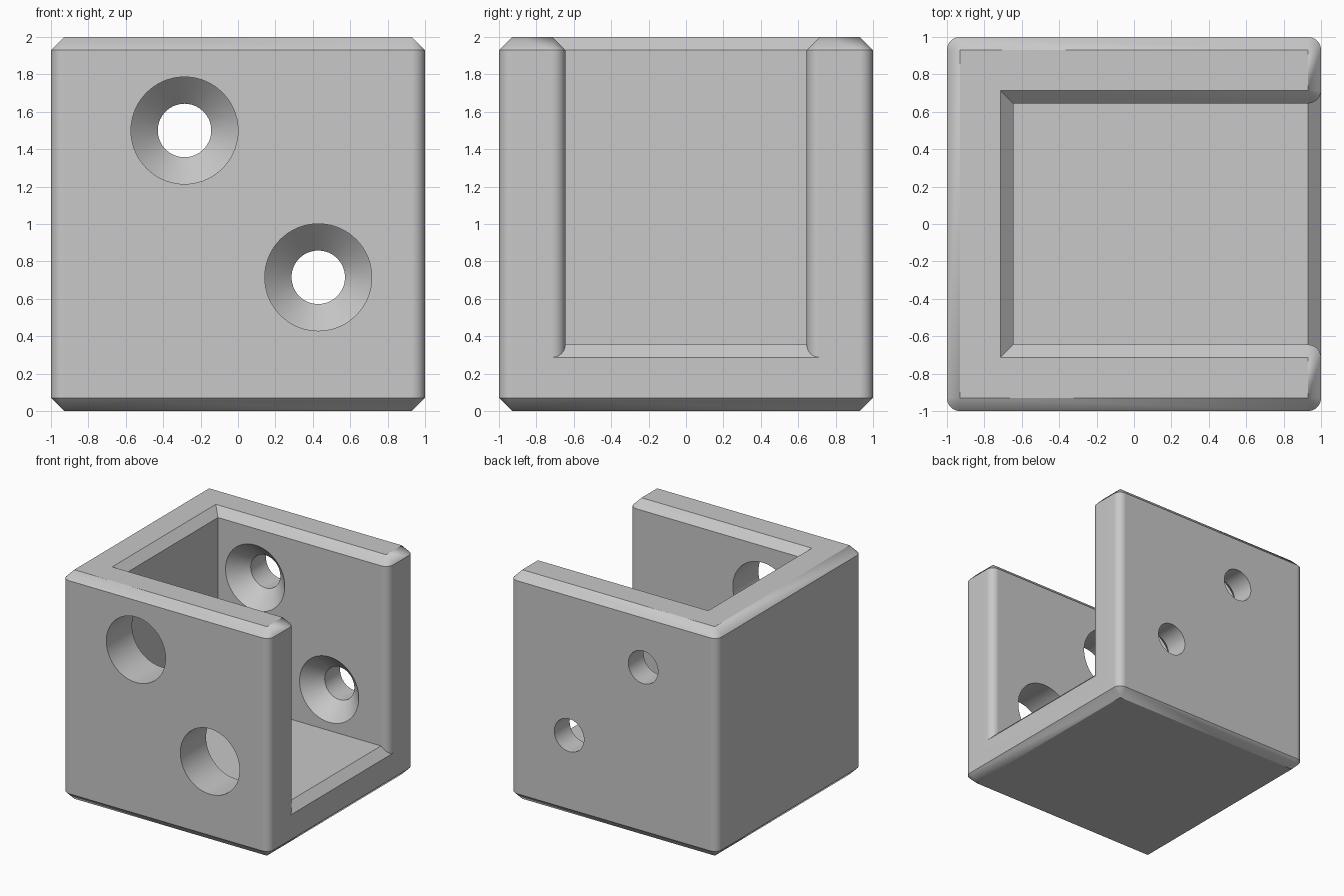
import bpy
import bmesh
from math import sin, cos, pi
from mathutils import Matrix

if "Cube" in bpy.data.objects:
    bpy.data.objects.remove(bpy.data.objects["Cube"])

BEVEL = 0.07          # width of every chamfer and corner radius
FLAT = 1 - BEVEL      # edge of the flat part of an outer face
RIM = 0.715           # half width of the cavity at the rim
INNER = RIM - BEVEL   # half width of the cavity itself
STEPS = 10            # segments per rounded corner
FAR = 1.2             # how far cutters reach past the body

grey = bpy.data.materials.new("plain grey")
grey.use_nodes = True
grey.diffuse_color = (0.58, 0.58, 0.58, 1)
grey.node_tree.nodes["Principled BSDF"].inputs["Base Color"].default_value = grey.diffuse_color


def to_object(name, bm):
    bmesh.ops.recalc_face_normals(bm, faces=bm.faces)
    mesh = bpy.data.meshes.new(name)
    bm.to_mesh(mesh)
    bm.free()
    mesh.materials.append(grey)
    obj = bpy.data.objects.new(name, mesh)
    bpy.context.collection.objects.link(obj)
    return obj


def loft(name, halves):
    """Skin stacked outlines; each is its +y half, mirrored to close it."""
    bm = bmesh.new()
    rings = []
    for half in halves:
        outline = half + [(x, -y, z) for x, y, z in reversed(half)]
        rings.append([bm.verts.new(p) for p in outline])
    n = len(rings[0])
    for low, high in zip(rings, rings[1:]):
        for i in range(n):
            j = (i + 1) % n
            bm.faces.new((low[i], low[j], high[j], high[i]))
    for ring in (rings[0], rings[-1]):
        for i in range(n // 2 - 1):
            bm.faces.new((ring[i], ring[i + 1], ring[n - 2 - i], ring[n - 1 - i]))
    bmesh.ops.remove_doubles(bm, verts=bm.verts, dist=0.0001)
    return to_object(name, bm)


def at(points, z):
    return [(x, y, z) for x, y in points]


def cut(body, cutter):
    mod = body.modifiers.new("cut", 'BOOLEAN')
    mod.operation = 'DIFFERENCE'
    mod.solver = 'EXACT'
    mod.object = cutter
    bpy.context.view_layer.objects.active = body
    bpy.ops.object.modifier_apply(modifier=mod.name)
    bpy.data.objects.remove(cutter)


def hole_cutter(name, x, z, y_start, y_end, r_start, r_end):
    bm = bmesh.new()
    bmesh.ops.create_cone(bm, cap_ends=True, segments=72, radius1=r_start,
                          radius2=r_end, depth=y_end - y_start)
    turn = Matrix.Rotation(-pi / 2, 4, 'X')
    place = Matrix.Translation((x, (y_start + y_end) / 2, z))
    bmesh.ops.transform(bm, matrix=place @ turn, verts=bm.verts)
    return to_object(name, bm)


angles = [i / STEPS * pi / 2 for i in range(STEPS + 1)]

# Block with rounded upright corners and chamfered top and bottom
wide = [(-FLAT - BEVEL * cos(a), FLAT + BEVEL * sin(a)) for a in angles]
wide += [(FLAT + BEVEL * sin(a), FLAT + BEVEL * cos(a)) for a in angles]
narrow = [(-FLAT, FLAT)] * len(angles) + [(FLAT, FLAT)] * len(angles)
bracket = loft("bracket", [at(narrow, 0), at(wide, BEVEL),
                           at(wide, 2 - BEVEL), at(narrow, 2)])

# Cavity open to the top and right, flared along its rim and mouth
mouth = [(FLAT + BEVEL * sin(a), RIM - BEVEL * cos(a)) for a in angles]
side = [(-INNER, INNER)] + mouth + [(FAR, RIM)]
rim = [(-RIM, RIM)] + [(FLAT, RIM)] * len(angles) + [(FAR, RIM)]
FLOOR = 0.357
floor = [(x, y, FLOOR - min(max(x - FLAT, 0), BEVEL)) for x, y in side]
cut(bracket, loft("cavity_cutter", [floor, at(side, 2 - BEVEL),
                                    at(rim, 2), at(rim, 2 + BEVEL)]))

# Screw holes: wide access hole in front, countersunk hole in the back wall
BIG, SMALL = 0.286, 0.143
for x, z in ((-0.286, 1.5), (0.429, 0.715)):
    cut(bracket, hole_cutter("access_cutter", x, z, -FAR, -0.3, BIG, BIG))
    cut(bracket, hole_cutter("screw_cutter", x, z, 0.5, FAR, SMALL, SMALL))
    extra = 0.05
    cut(bracket, hole_cutter("countersink_cutter", x, z, INNER - extra,
                             INNER + BIG - SMALL, BIG + extra, SMALL))

# Smooth rounds, crisp chamfers, flat faces kept flat
bpy.ops.object.select_all(action='DESELECT')
bracket.select_set(True)
bpy.context.view_layer.objects.active = bracket
bpy.ops.object.shade_smooth_by_angle(angle=pi / 6)
weighted = bracket.modifiers.new("flat faces", 'WEIGHTED_NORMAL')
weighted.keep_sharp = True
